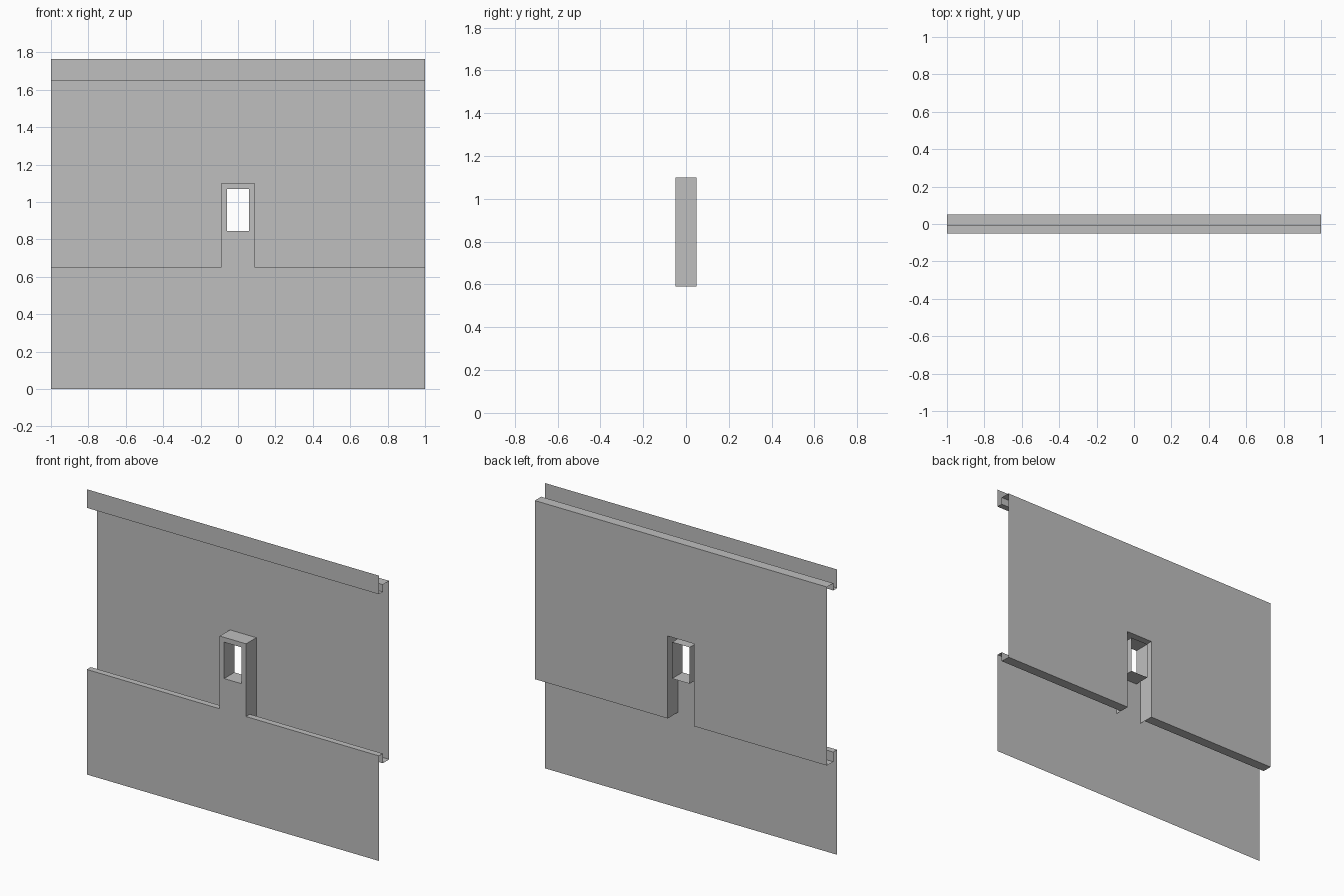
import bpy
import bmesh

if "Cube" in bpy.data.objects:
    bpy.data.objects.remove(bpy.data.objects["Cube"])

FRONT, LIP, BACK = -0.05, -0.012, 0.05   # depths of the sheet
HALF = 1.0                               # half width of the wall
NICHE, NICHE_TOP = 0.09, 1.1             # niche half width and top
HOLE, SILL, HEAD = 0.06, 0.845, 1.07     # window half width, bottom, top
LEDGE, SOFFIT = 0.65, 0.59               # lower fold heights

# One plain grey
grey = bpy.data.materials.new("plain grey")
grey.use_nodes = True
colour = (0.52, 0.52, 0.52, 1)
grey.diffuse_color = colour
grey.node_tree.nodes["Principled BSDF"].inputs["Base Color"].default_value = colour


def face(bm, points):
    return bm.faces.new([bm.verts.new(p) for p in points])


def finish(name, bm):
    bmesh.ops.remove_doubles(bm, verts=bm.verts, dist=0.0001)
    bmesh.ops.recalc_face_normals(bm, faces=bm.faces)
    mesh = bpy.data.meshes.new(name)
    bm.to_mesh(mesh)
    bm.free()
    mesh.materials.append(grey)
    obj = bpy.data.objects.new(name, mesh)
    bpy.context.collection.objects.link(obj)
    return obj


def rectangle(half, low, high):
    return [(-half, low), (half, low), (half, high), (-half, high)]


# Folded wall sheet: one profile swept across three columns,
# leaving the middle column open for the niche
profile = [(FRONT, 0), (FRONT, LEDGE), (LIP, LEDGE), (LIP, SOFFIT),
           (BACK, SOFFIT), (BACK, NICHE_TOP), (BACK, 1.695),
           (LIP, 1.695), (LIP, 1.65), (FRONT, 1.65), (FRONT, 1.765)]
columns = [-HALF, -NICHE, NICHE, HALF]
wall = bmesh.new()
for c, (x0, x1) in enumerate(zip(columns, columns[1:])):
    for i, (a, b) in enumerate(zip(profile, profile[1:])):
        if c == 1 and 1 <= i <= 4:
            continue
        face(wall, [(x0, *a), (x1, *a), (x1, *b), (x0, *b)])

# Niche cheeks and top
for x in (-NICHE, NICHE):
    face(wall, [(x, FRONT, SOFFIT), (x, BACK, SOFFIT), (x, BACK, NICHE_TOP),
                (x, FRONT, NICHE_TOP), (x, FRONT, LEDGE)])
face(wall, [(-NICHE, FRONT, NICHE_TOP), (NICHE, FRONT, NICHE_TOP),
            (NICHE, BACK, NICHE_TOP), (-NICHE, BACK, NICHE_TOP)])

# Niche front, a ring around the window
outer = rectangle(NICHE, LEDGE, NICHE_TOP)
inner = rectangle(HOLE, SILL, HEAD)
for i in range(4):
    j = (i + 1) % 4
    face(wall, [(x, FRONT, z) for x, z in (outer[i], outer[j], inner[j], inner[i])])
finish("folded_wall", wall)

# Window reveal: sill, jambs and head
reveal = bmesh.new()
for (x0, z0), (x1, z1) in zip(inner, inner[1:] + inner[:1]):
    face(reveal, [(x0, FRONT, z0), (x1, FRONT, z1), (x1, BACK, z1), (x0, BACK, z0)])
finish("window_reveal", reveal)
